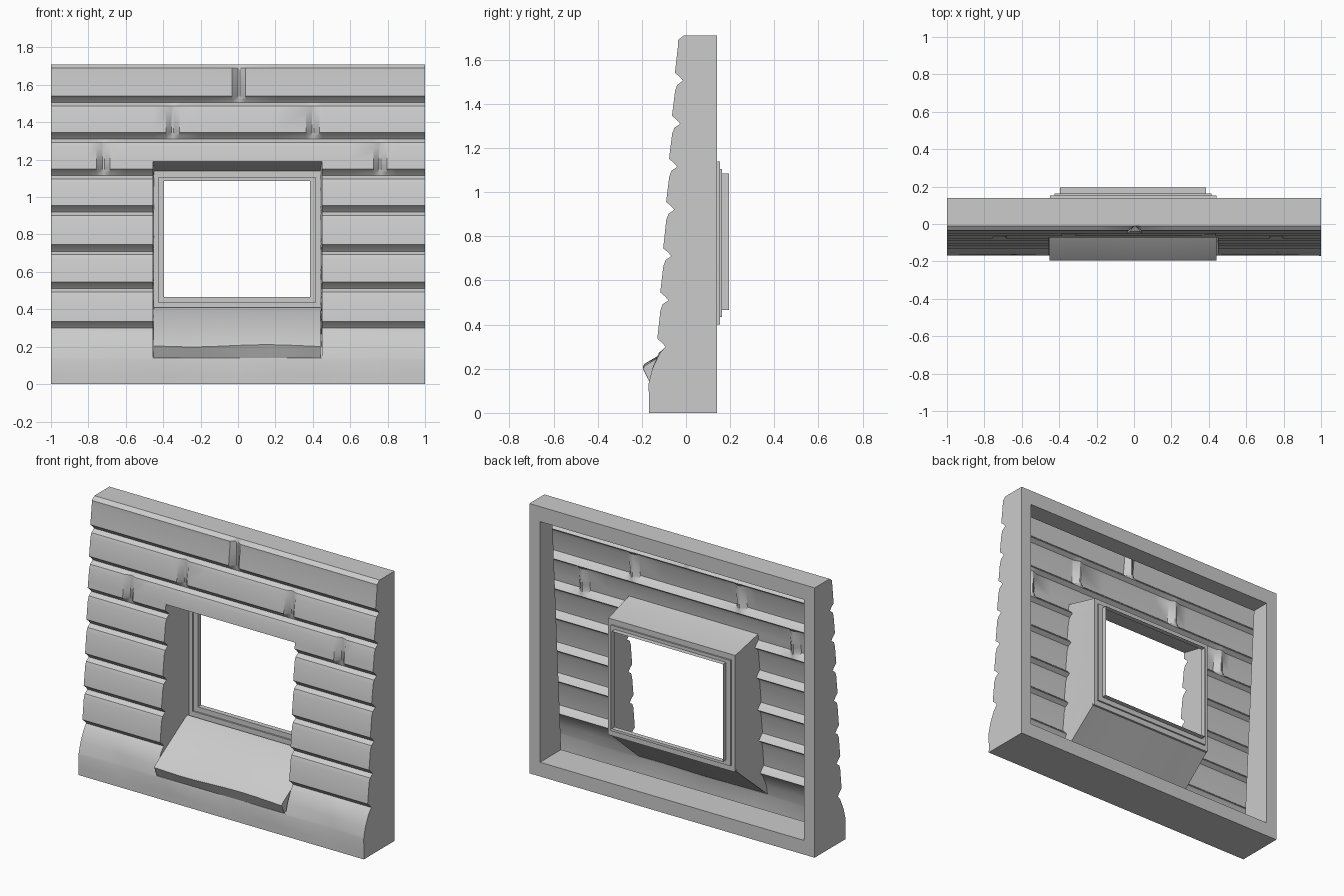
import bpy, bmesh, math

if "Cube" in bpy.data.objects:
    bpy.data.objects.remove(bpy.data.objects["Cube"])

BACK = 0.14
HX0, HX1, HZ0, HZ1 = -0.455, 0.45, 0.14, 1.19      # window hole in the facing
ROWS = [0.30, 0.51, 0.71, 0.92, 1.115, 1.31, 1.505, 1.71]
JOINTS = {4: [-0.72, 0.76], 5: [-0.35, 0.40], 6: [0.005]}


def row_y(k):
    """Depth of the most prominent line of course k."""
    return -0.13 + 0.0133 * k


# Wall profile as (z, y): plinth, then stepped courses leaning back
profile = [(0, -0.168), (0.13, -0.166), (0.2, -0.15), (0.27, -0.12)]
for k in range(7):
    z0, z1, b = ROWS[k], ROWS[k + 1], row_y(k)
    profile += [(z0, b + 0.037), (z0 + 0.018, b + 0.022), (z0 + 0.036, b),
                (z1 - 0.045, b + 0.014), (z1 - 0.018, b + 0.024)]
profile[-1] = (1.69, -0.036)
profile.append((1.71, -0.01))


def facing_y(x, z):
    """Front surface depth, with vertical joints and a worn plinth."""
    y = profile[-1][1]
    for (za, ya), (zb, yb) in zip(profile, profile[1:]):
        if za <= z <= zb:
            y = ya + (yb - ya) * (z - za) / (zb - za)
            break
    for k, js in JOINTS.items():
        if ROWS[k] < z < ROWS[k + 1]:
            for j in js:
                if abs(x - j) < 0.02:
                    y = max(y, row_y(k) + 0.037)
    if 0.05 < z < 0.28:
        y += 0.004 * math.sin(9 * x + 14 * z)
    return y


def make_object(name, bm, smooth=True, recalc=True):
    bmesh.ops.remove_doubles(bm, verts=bm.verts, dist=1e-5)
    if recalc:
        bmesh.ops.recalc_face_normals(bm, faces=bm.faces)
    me = bpy.data.meshes.new(name)
    bm.to_mesh(me)
    bm.free()
    ob = bpy.data.objects.new(name, me)
    bpy.context.collection.objects.link(ob)
    if smooth:
        bpy.context.view_layer.objects.active = ob
        ob.select_set(True)
        bpy.ops.object.shade_smooth_by_angle(angle=math.radians(32))
        ob.select_set(False)
    return ob


def facing_grid(bm):
    """Single sheet following the facing, with a rectangular window hole."""
    xs = {-1, 1, HX0, HX1, -0.8, -0.6, -0.2, 0.2, 0.6, 0.85}
    xs |= {j + d for js in JOINTS.values() for j in js for d in (-0.036, -0.005, 0.005, 0.036)}
    xs = sorted(xs)
    zs = sorted({z for z, _ in profile} | {HZ0, HZ1, 0.05})
    grid = [[bm.verts.new((x, facing_y(x, z), z)) for x in xs] for z in zs]
    for i in range(len(zs) - 1):
        for j in range(len(xs) - 1):
            cx, cz = (xs[j] + xs[j + 1]) / 2, (zs[i] + zs[i + 1]) / 2
            if not (HX0 < cx < HX1 and HZ0 < cz < HZ1):
                bm.faces.new((grid[i][j], grid[i][j + 1], grid[i + 1][j + 1], grid[i + 1][j]))
    bmesh.ops.delete(bm, geom=[v for v in bm.verts if not v.link_faces], context='VERTS')


def on_rim(e):
    a, b = (v.co for v in e.verts)
    return any(abs(a[i] - t) < 1e-5 and abs(b[i] - t) < 1e-5
               for i, t in ((0, 1), (0, -1), (2, 0), (2, 1.71)))


def extrude(bm, edges):
    geo = bmesh.ops.extrude_edge_only(bm, edges=edges)["geom"]
    return ([g for g in geo if isinstance(g, bmesh.types.BMVert)],
            [g for g in geo if isinstance(g, bmesh.types.BMEdge)])


# Thin stone facing with outer sides and window reveal
bm = bmesh.new()
facing_grid(bm)
border = [e for e in bm.edges if e.is_boundary]
outer = [e for e in border if on_rim(e)]
loop = [e for e in border if not on_rim(e)]
for v in extrude(bm, outer)[0]:
    v.co.y = BACK
# Reveal tapering into the stepped window frame: x0, x1, z0, z1, y
rect = (HX0, HX1, HZ0, HZ1)
for nxt in [(-0.45, 0.44, 0.40, 1.14, 0.14), (-0.45, 0.44, 0.40, 1.14, 0.153),
            (-0.425, 0.415, 0.435, 1.105, 0.153), (-0.425, 0.415, 0.435, 1.105, 0.163),
            (-0.395, 0.385, 0.467, 1.085, 0.163), (-0.395, 0.385, 0.467, 1.085, 0.195)]:
    verts, loop = extrude(bm, loop)
    for v in verts:
        u = (v.co.x - rect[0]) / (rect[1] - rect[0])
        w = (v.co.z - rect[2]) / (rect[3] - rect[2])
        v.co = (nxt[0] + u * (nxt[1] - nxt[0]), nxt[4], nxt[2] + w * (nxt[3] - nxt[2]))
    rect = nxt[:4]
make_object("stone_wall", bm)

# Flat rim around the hollow back, with inner sides reaching toward the facing
bm = bmesh.new()
IX, IZ0, IZ1 = 0.925, 0.09, 1.615
o = [bm.verts.new((x, BACK, z)) for x, z in ((-1, 0), (1, 0), (1, 1.71), (-1, 1.71))]
inner = ((-IX, IZ0), (IX, IZ0), (IX, IZ1), (-IX, IZ1))
n = [bm.verts.new((x, BACK, z)) for x, z in inner]
d = [bm.verts.new((x, -0.07 if z < 1 else 0.02, z)) for x, z in inner]
for i in range(4):
    j = (i + 1) % 4
    bm.faces.new((o[j], o[i], n[i], n[j]))
    bm.faces.new((n[j], n[i], d[i], d[j]))
bm.normal_update()
if bm.faces[:][0].normal.y < 0:
    bmesh.ops.reverse_faces(bm, faces=bm.faces[:])
make_object("back_rim", bm, False, False)

# Sloping window sill with a slightly worn lip
bm = bmesh.new()
sec = [(-0.165, 0.14), (-0.195, 0.205), (-0.187, 0.217),
       (0.12, 0.405), (0.14, 0.41), (0.14, 0.40)]
rings = []
N = 10
for i in range(N + 1):
    t = i / N
    x = HX0 + 0.004 + t * (HX1 - HX0 - 0.012)
    dip = 0.006 * math.sin(7 * t)
    rings.append([bm.verts.new((x, y, z - (dip if 0.15 < z < 0.3 else 0))) for y, z in sec])
for a, b in zip(rings, rings[1:]):
    for i in range(len(sec) - 1):       # underside is the reveal itself
        bm.faces.new((a[i], a[i + 1], b[i + 1], b[i]))
bm.faces.new(rings[0])
bm.faces.new(rings[-1][::-1])
make_object("window_sill", bm)
